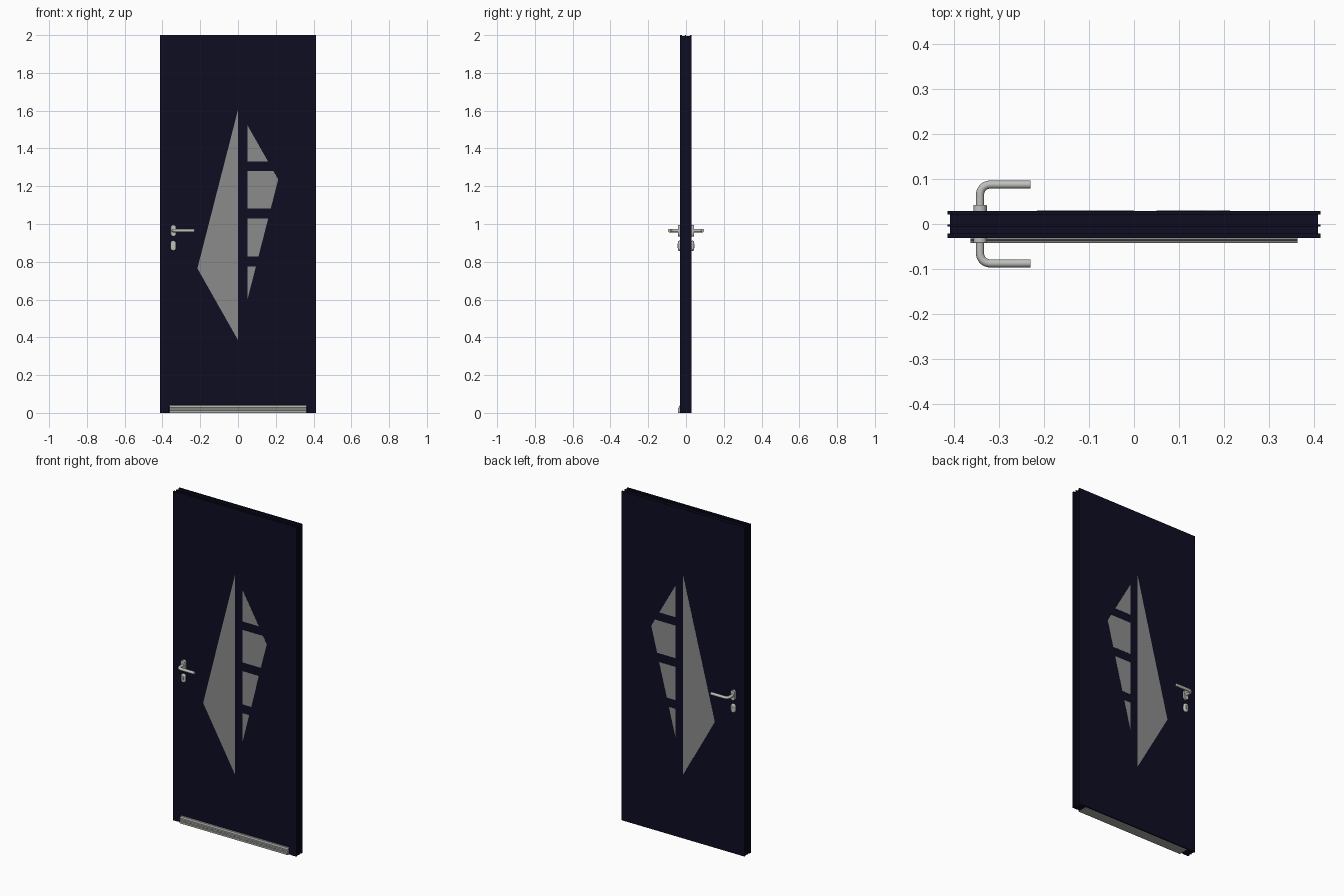
import bpy, bmesh, math
from mathutils import Vector

if "Cube" in bpy.data.objects:
    bpy.data.objects.remove(bpy.data.objects["Cube"])


def material(name, rgb):
    m = bpy.data.materials.new(name)
    m.diffuse_color = (*rgb, 1)
    m.use_nodes = True
    m.node_tree.nodes["Principled BSDF"].inputs["Base Color"].default_value = m.diffuse_color
    return m


NAVY = material("dark navy paint", (0.004, 0.004, 0.016))
GLASS = material("grey glass", (0.26, 0.26, 0.26))
METAL = material("brushed metal", (0.52, 0.52, 0.51))
SILL = material("sill metal", (0.40, 0.40, 0.38))


def extrude(name, pts, axis_vec, mat, bevel=0.0):
    """Extrude a flat 3D outline along a vector; optional rounded edges."""
    bm = bmesh.new()
    face = bm.faces.new([bm.verts.new(p) for p in pts])
    res = bmesh.ops.extrude_face_region(bm, geom=[face], use_keep_orig=True)
    verts = [v for v in res["geom"] if isinstance(v, bmesh.types.BMVert)]
    bmesh.ops.translate(bm, verts=verts, vec=Vector(axis_vec))
    bmesh.ops.recalc_face_normals(bm, faces=bm.faces)
    me = bpy.data.meshes.new(name)
    bm.to_mesh(me)
    bm.free()
    me.materials.append(mat)
    ob = bpy.data.objects.new(name, me)
    bpy.context.collection.objects.link(ob)
    if bevel:
        mod = ob.modifiers.new("rounded", "BEVEL")
        mod.width, mod.segments, mod.limit_method = bevel, 3, "ANGLE"
    return ob


def prism(name, outline, y0, y1, mat, bevel=0.0):
    return extrude(name, [(x, y0, z) for x, z in outline], (0, y1 - y0, 0), mat, bevel)


def rect(x, z0, z1):
    return [(-x, z0), (x, z0), (x, z1), (-x, z1)]


def u_shape(x, top, xi, top_i):
    return [(-x, 0), (-x, top), (x, top), (x, 0), (xi, 0), (xi, top_i), (-xi, top_i), (-xi, 0)]


def pill(cx, cz, w, h, n=10):
    r, d = w / 2, (h - w) / 2
    arc = [math.pi * i / n for i in range(n + 1)]
    return ([(cx + r * math.cos(a), cz + d + r * math.sin(a)) for a in arc]
            + [(cx - r * math.cos(a), cz - d - r * math.sin(a)) for a in arc])


# door leaf, surrounding frame lips and side seal
prism("leaf_panel", rect(0.366, 0.03, 1.957), -0.027, 0.026, NAVY)
prism("frame_core", u_shape(0.409, 1.995, 0.364, 1.955), -0.024, 0.024, NAVY)
prism("front_frame", u_shape(0.414, 2.0, 0.382, 1.968), -0.031, -0.021, NAVY)
prism("front_frame_step", u_shape(0.384, 1.97, 0.364, 1.955), -0.029, -0.022, NAVY)
prism("side_seal", u_shape(0.414, 2.0, 0.40, 1.985), -0.005, -0.001, NAVY)
prism("back_plate", rect(0.414, 0, 2.0), 0.021, 0.029, NAVY)

# glazing: one tall triangle, and a second one cut into four by cross bars
right_low, right_tip, right_top = (0.05, 0.60), (0.213, 1.236), (0.05, 1.523)


def edge_x(z):
    a, b = (right_low, right_tip) if z < right_tip[1] else (right_top, right_tip)
    return a[0] + (b[0] - a[0]) * (z - a[1]) / (b[1] - a[1])


panes = [[(0, 1.605), (0, 0.385), (-0.215, 0.765)]]
for z0, z1 in ((0.60, 0.774), (0.827, 1.029), (1.082, 1.28), (1.331, 1.523)):
    heights = [z0] + ([right_tip[1]] if z0 < right_tip[1] < z1 else []) + [z1]
    pane = [(0.05, z1), (0.05, z0)]
    pane += [(edge_x(z), z) for z in heights if edge_x(z) > 0.051]
    panes.append(pane)
for i, pane in enumerate(panes):
    prism(f"front_glass_{i}", pane, -0.0275, -0.024, GLASS)
    prism(f"back_glass_{i}", pane, 0.026, 0.0295, GLASS)

# stepped sill at the foot of the leaf
sill = [(0.022, 0), (-0.042, 0), (-0.042, 0.012), (-0.039, 0.014), (-0.039, 0.017),
        (-0.042, 0.019), (-0.042, 0.026), (-0.037, 0.029), (-0.037, 0.032),
        (-0.034, 0.040), (-0.027, 0.042), (0.022, 0.042)]
extrude("sill", [(-0.363, y, z) for y, z in sill], (0.726, 0, 0), SILL)

# lever handles, roses and lock covers on both faces
HX, HZ = -0.342, 0.965
for side, s in (("front", -1), ("back", 1)):
    prism(f"{side}_rose", pill(HX, HZ, 0.030, 0.062), s * 0.026, s * 0.0425, METAL, 0.002)
    prism(f"{side}_lock_cover", pill(HX, 0.885, 0.030, 0.054), s * 0.026, s * 0.0425, METAL, 0.007)
    prism(f"{side}_lock_cylinder", pill(HX, 0.885, 0.010, 0.022), s * 0.040, s * 0.0445, METAL)
    cu = bpy.data.curves.new(f"{side}_lever", "CURVE")
    cu.dimensions = "3D"
    cu.bevel_depth, cu.bevel_resolution, cu.use_fill_caps = 0.009, 4, True
    bend, reach = 0.022, 0.0875
    path = [(HX, s * 0.035, HZ)]
    for i in range(9):
        a = math.pi / 2 * i / 8
        path.append((HX + bend * (1 - math.cos(a)), s * (reach - bend + bend * math.sin(a)), HZ))
    path.append((-0.23, s * reach, HZ))
    sp = cu.splines.new("POLY")
    sp.points.add(len(path) - 1)
    for p, co in zip(sp.points, path):
        p.co = (*co, 1)
    cu.materials.append(METAL)
    lever = bpy.data.objects.new(f"{side}_lever", cu)
    bpy.context.collection.objects.link(lever)
    bpy.ops.object.select_all(action="DESELECT")
    lever.select_set(True)
    bpy.context.view_layer.objects.active = lever
    bpy.ops.object.convert(target="MESH")
    bpy.ops.object.shade_smooth_by_angle(angle=math.radians(40))
